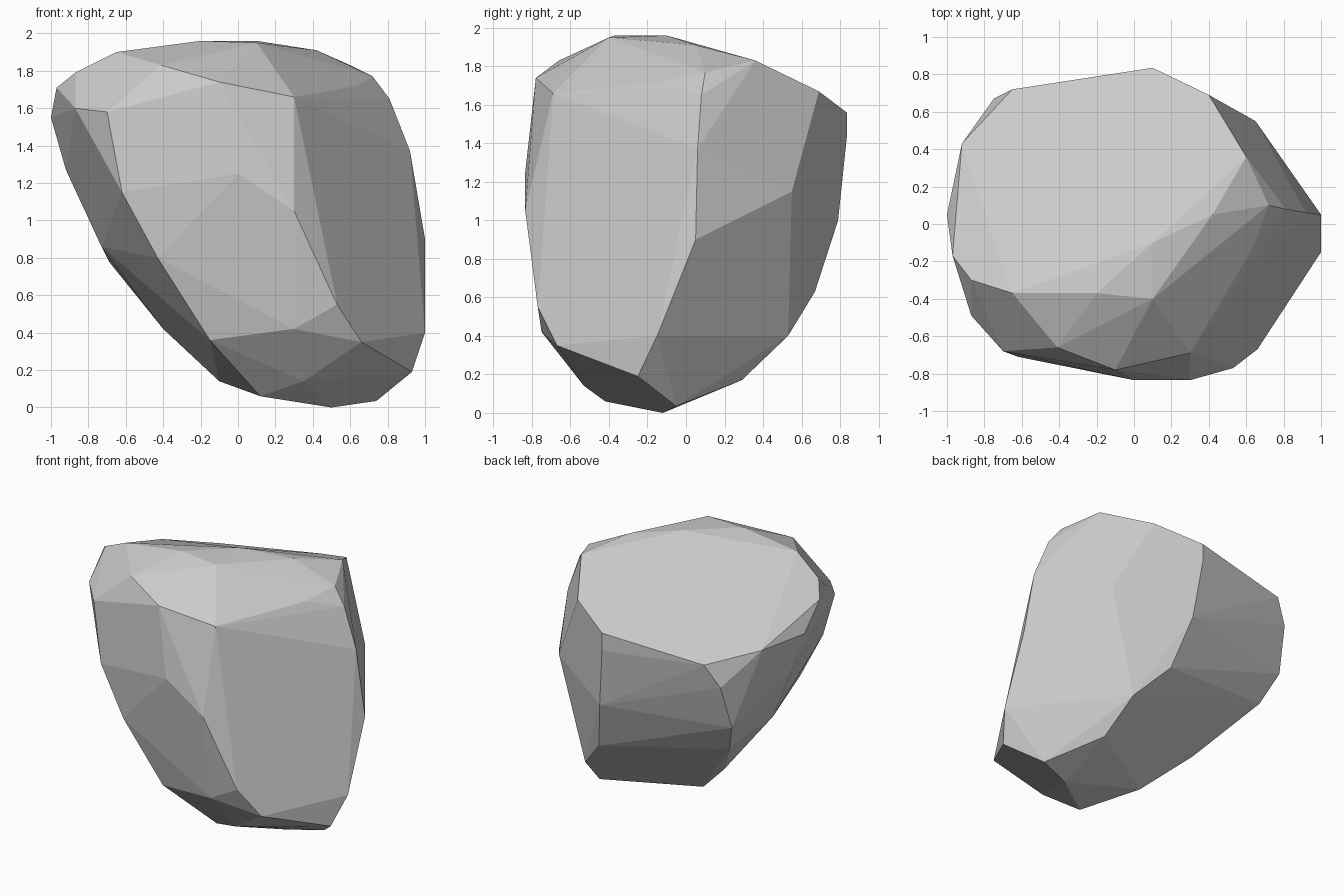
import bpy, bmesh, math

# Corner points of the boulder, grouped by region
corners = [
    # sloping top
    (-.97, -.17, 1.71), (-.92, .43, 1.55), (-.65, .72, 1.48), (.1, .835, 1.56),
    (.4, .69, 1.67), (.6, .36, 1.83), (.42, .05, 1.91), (.1, -.1, 1.96),
    (-.2, -.37, 1.96), (.1, -.4, 1.95), (-.65, -.37, 1.9), (-.87, -.3, 1.79),
    # front shoulder
    (-.41, -.66, 1.83), (-.1, -.78, 1.74), (.3, -.69, 1.66), (.64, -.12, 1.72),
    (.72, .1, 1.77), (-.87, -.49, 1.6), (-.7, -.68, 1.58),
    # front face and its left edge
    (0, -.835, 1.25), (.3, -.835, 1.05), (-.62, -.71, 1.15), (-.43, -.72, .8),
    (-.15, -.66, .36), (.3, -.75, .42), (.53, -.77, .55), (.66, -.67, .35),
    # right ridge
    (.81, .08, 1.65), (.92, .06, 1.37), (1, .05, .9), (1, -.15, .4), (.93, -.25, .19),
    # back
    (.65, .55, 1.15), (.1, .835, 1.43), (.15, .79, 1.0), (.24, .67, .63),
    (.45, .53, .4), (.5, .29, .17), (-.75, .67, 1.32), (-.78, .58, 1.0),
    (-.69, .48, .78),
    # left side
    (-1, .05, 1.55), (-.92, .08, 1.27), (-.73, .03, .86),
    # underside
    (-.4, .13, .42), (-.1, -.06, .14), (.5, -.12, 0), (.74, -.05, .035), (.12, -.42, .06),
    (.35, -.53, .14),
]

# Wrap the corners in a faceted shell
bm = bmesh.new()
for c in corners:
    bm.verts.new(c)
bmesh.ops.convex_hull(bm, input=bm.verts[:])
loose = [v for v in bm.verts if not v.link_faces]
bmesh.ops.delete(bm, geom=loose, context='VERTS')

# Merge nearly coplanar triangles into broad flat facets
bmesh.ops.dissolve_limit(bm, angle_limit=math.radians(4), verts=bm.verts[:], edges=bm.edges[:])
bmesh.ops.recalc_face_normals(bm, faces=bm.faces[:])

mesh = bpy.data.meshes.new("boulder")
bm.to_mesh(mesh)
bm.free()
boulder = bpy.data.objects.new("boulder", mesh)
bpy.context.collection.objects.link(boulder)
